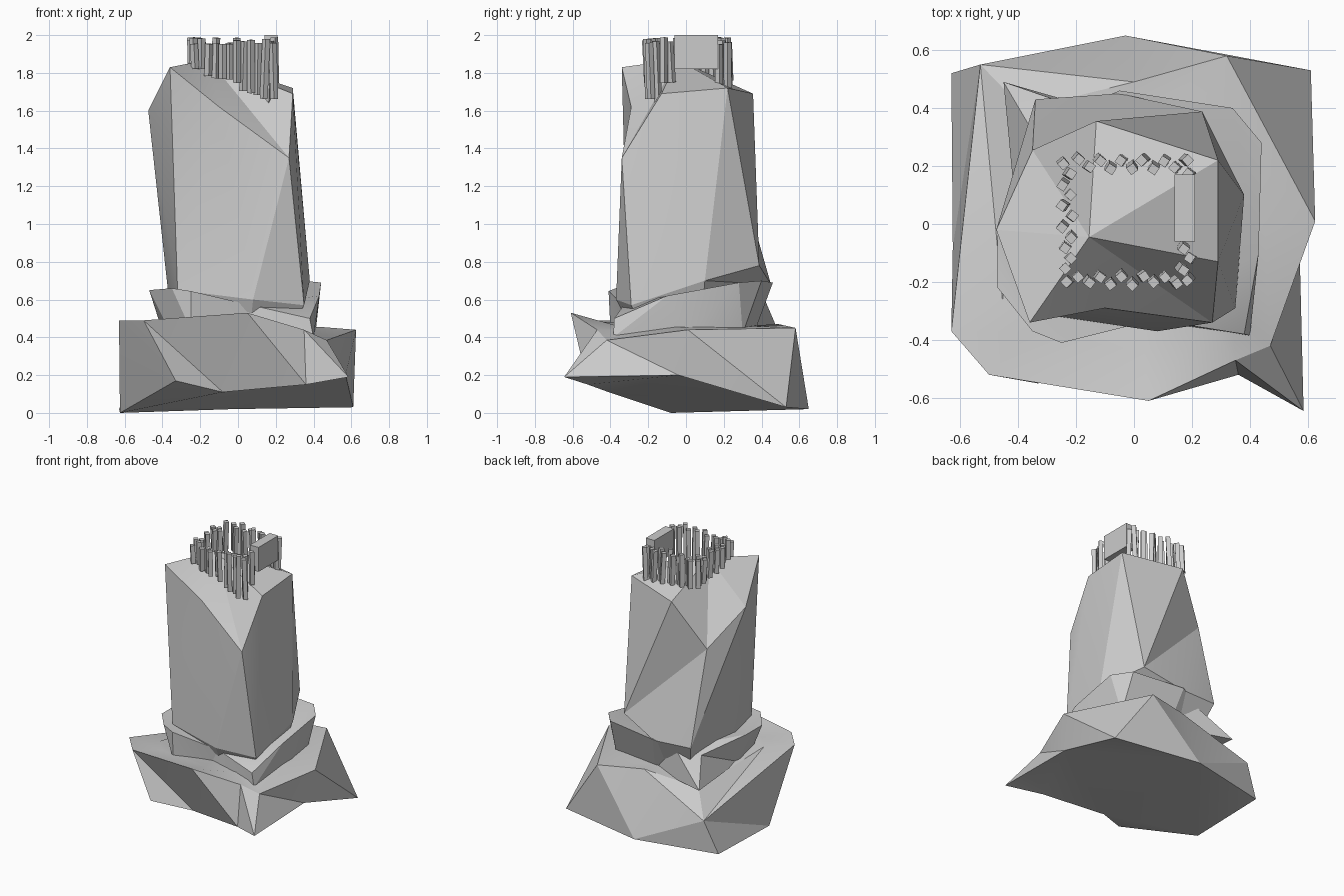
import bpy, bmesh, math, random
from mathutils import Vector, Matrix

if "Cube" in bpy.data.objects:
    bpy.data.objects.remove(bpy.data.objects["Cube"])

random.seed(4)


def finish(bm, name, smooth=True):
    bmesh.ops.recalc_face_normals(bm, faces=bm.faces)
    me = bpy.data.meshes.new(name)
    bm.to_mesh(me)
    bm.free()
    ob = bpy.data.objects.new(name, me)
    bpy.context.collection.objects.link(ob)
    if smooth:
        bpy.ops.object.select_all(action='DESELECT')
        ob.select_set(True)
        bpy.context.view_layer.objects.active = ob
        bpy.ops.object.shade_smooth_by_angle(angle=math.radians(20))
    return ob


def rock_slab(name, low, high, plateau=None):
    """Join two uneven rings with triangles in order of angle, then cap both."""
    bm = bmesh.new()
    ang = lambda p: math.atan2(p[1], p[0])
    lo, hi = sorted(low, key=ang), sorted(high, key=ang)
    vl, vh = [bm.verts.new(p) for p in lo], [bm.verts.new(p) for p in hi]
    nl, nh = len(lo), len(hi)
    turn = lambda r, k: ang(r[k % len(r)]) + math.tau * (k // len(r))
    i = j = 0
    while i < nl or j < nh:
        a, b = vl[i % nl], vh[j % nh]
        if j >= nh or (i < nl and turn(lo, i + 1) + turn(lo, i) < turn(hi, j + 1) + turn(hi, j)):
            bm.faces.new((a, vl[(i + 1) % nl], b))
            i += 1
        else:
            bm.faces.new((a, vh[(j + 1) % nh], b))
            j += 1
    # a plateau keeps the middle of the top level where the rim dips
    top = vh
    if plateau:
        top = [bm.verts.new((x * .72, y * .72, z * .3 + plateau * .7)) for x, y, z in hi]
        for k in range(nh):
            n = (k + 1) % nh
            bm.faces.new((vh[k], vh[n], top[n]))
            bm.faces.new((vh[k], top[n], top[k]))
    caps = [bm.faces.new(vl[::-1]), bm.faces.new(top)]
    bmesh.ops.triangulate(bm, faces=caps)
    return finish(bm, name)


# Wide base rock, its rim dipping at the back left
rock_slab("base_rock",
          [(.585, -.645, .19), (.57, -.04, .20), (.61, .53, .03), (-.03, .65, .02),
           (-.63, .52, .02), (-.625, -.08, 0), (-.33, -.55, .17), (-.08, -.41, .11),
           (.36, -.52, .15)],
          [(-.53, .55, .25), (0, .49, .47), (.32, .58, .45), (.625, .01, .44),
           (.47, -.42, .385), (.35, -.47, .44), (.05, -.61, .53), (-.5, -.52, .49),
           (-.63, -.37, .49)], plateau=.46)

# Collar rock around the foot of the column
rock_slab("collar_rock",
          [(-.40, -.04, .43), (-.36, -.26, .43), (-.25, -.40, .44), (0, -.33, .43),
           (.40, -.385, .40), (.41, 0, .42), (.36, .30, .42), (0, .36, .42),
           (-.45, .49, .43)],
          [(-.47, -.04, .65), (-.47, -.22, .65), (-.35, -.37, .66), (-.25, -.41, .645),
           (.07, -.33, .57), (.38, -.38, .50), (.43, -.10, .62), (.44, .28, .69),
           (.34, .40, .70), (-.05, .46, .69), (-.19, .40, .64), (-.35, .32, .60)])

# Tall column: upper corners in capitals, foot corners in small letters
corner = {
    'P': (-.155, -.045, 1.87), 'Q': (-.36, -.34, 1.83), 'R': (.29, .22, 1.72),
    'S': (.29, -.13, 1.69), 'T': (-.13, .355, 1.69), 'U': (.235, .388, .78),
    'V': (-.475, -.02, 1.60), 'K': (-.35, .255, 1.36), 'W': (.27, -.34, 1.35),
    'X': (-.10, -.29, 1.62),
    'a': (.38, .10, .70), 'b': (.35, -.29, .57), 'c': (.08, -.37, .60),
    'd': (-.32, -.31, .65), 'e': (-.37, -.05, .64), 'f': (-.34, .43, .69),
    'g': (-.05, .45, .68)}
bm = bmesh.new()
V = {k: bm.verts.new(p) for k, p in corner.items()}
for tri in ("PQX PXW PWS PSR PRT PTK PKV PVQ QdX dcX XcW cbW SWb Sba SaR RaU RUT "
            "TUK KUg Kgf Uag VKf Vfe Ved QVd").split():
    bm.faces.new([V[k] for k in tri])
foot = "dcbagfe"
root = {k: bm.verts.new((corner[k][0] * .75, corner[k][1] * .75, .42)) for k in foot}
for k, n in zip(foot, foot[1:] + foot[0]):
    bm.faces.new((V[k], V[n], root[n], root[k]))
bm.faces.new([root[k] for k in foot])
finish(bm, "rock_column")


# Palisade of leaning square stakes around the summit
def box(bm, centre, size, rot=Matrix()):
    m = Matrix.Translation(centre) @ rot @ Matrix.Diagonal((*size, 1))
    bmesh.ops.create_cube(bm, size=1, matrix=m)


def ground(x, y):
    if y < -.12:
        return 1.73 - .42 * x + random.uniform(-.02, .02)
    return 1.77 - .12 * x - .15 * max(y, 0)


bm = bmesh.new()
corners = [(-.23, -.19), (.18, -.19), (.18, .21), (-.23, .21)]
per_side = 11
for s in range(4):
    a, b = Vector(corners[s]), Vector(corners[(s + 1) % 4])
    out = Vector((b.y - a.y, a.x - b.x)).normalized()
    for k in range(per_side):
        p = a.lerp(b, k / per_side) + out * ((-1) ** k * .012 + random.uniform(-.005, .005))
        if p.x > .14 and -.05 < p.y < .17:      # opening for the gate
            continue
        top = random.uniform(1.95, 1.99)
        bot = ground(*p)
        rot = (Matrix.Rotation(random.uniform(0, .06), 4, 'X')
               @ Matrix.Rotation(random.uniform(-.05, .05), 4, 'Y')
               @ Matrix.Rotation(random.uniform(.6, 1.0), 4, 'Z'))
        box(bm, (p.x, p.y, (top + bot) / 2), (.03, .03, top - bot), rot)
finish(bm, "palisade_stakes", False)

# Gate panel
bm = bmesh.new()
box(bm, (.175, .055, 1.91), (.07, .23, .18))
finish(bm, "gate", False)
